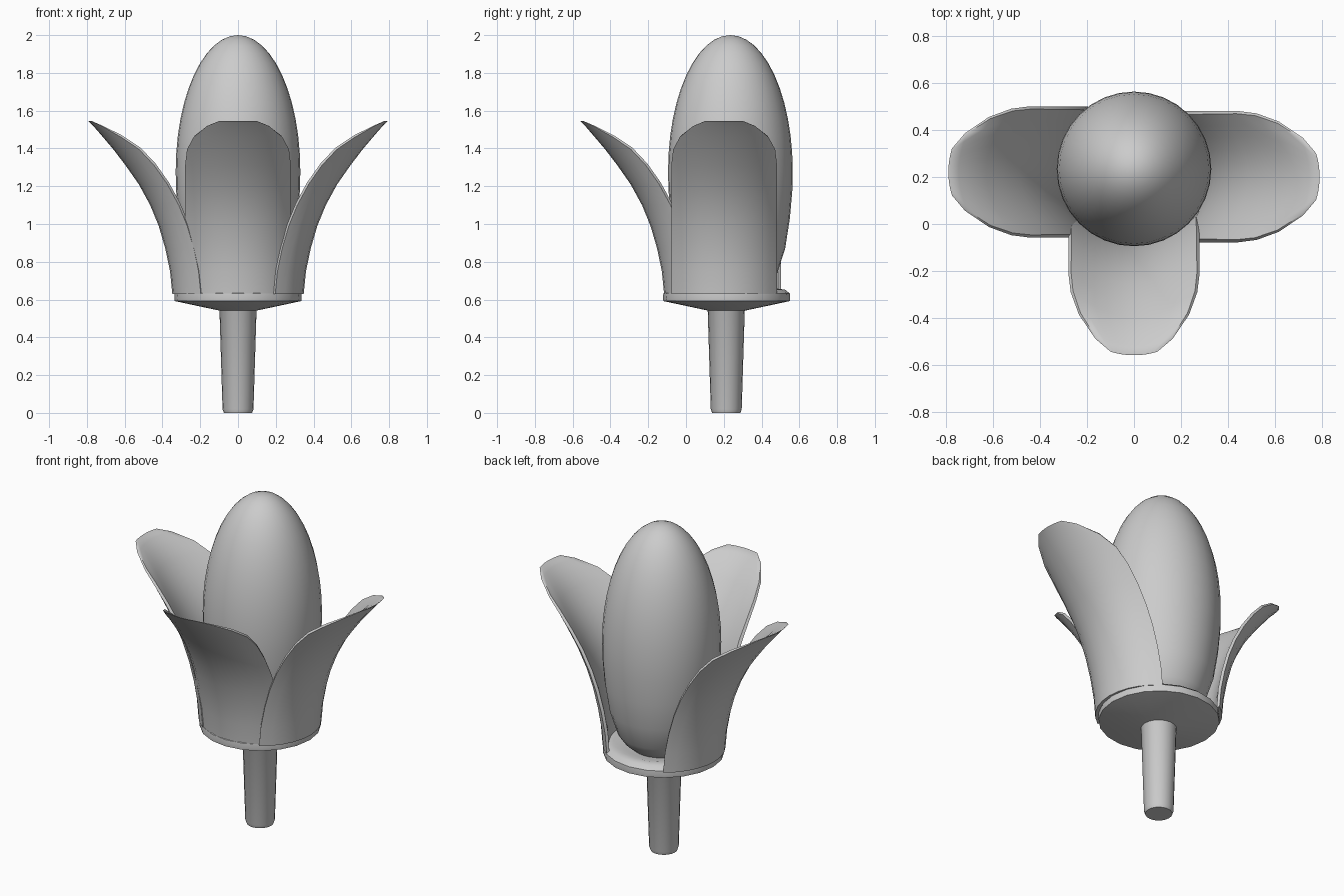
import bpy, bmesh, math
from mathutils import Vector

if "Cube" in bpy.data.objects:
    bpy.data.objects.remove(bpy.data.objects["Cube"])


def finish(name, bm, angle=40):
    bmesh.ops.recalc_face_normals(bm, faces=bm.faces)
    me = bpy.data.meshes.new(name)
    bm.to_mesh(me)
    bm.free()
    ob = bpy.data.objects.new(name, me)
    bpy.context.collection.objects.link(ob)
    bpy.ops.object.select_all(action='DESELECT')
    bpy.context.view_layer.objects.active = ob
    ob.select_set(True)
    bpy.ops.object.shade_smooth_by_angle(angle=math.radians(angle))
    return ob


def lathe(name, profile, y, n, angle=40):
    bm = bmesh.new()
    vs = [bm.verts.new((r, 0, z)) for r, z in profile]
    edges = [bm.edges.new(p) for p in zip(vs, vs[1:])]
    bmesh.ops.spin(bm, geom=vs + edges, cent=(0, 0, 0), axis=(0, 0, 1),
                   angle=2 * math.pi, steps=n)
    bmesh.ops.remove_doubles(bm, verts=bm.verts, dist=1e-4)
    bmesh.ops.translate(bm, verts=bm.verts, vec=(0, y, 0))
    return finish(name, bm, angle)


# petal rows: reach from the axis, height, half width, thickness
ROWS = [(.348, .63, .28, .04), (.36, .75, .28, .045), (.385, .87, .28, .045),
        (.42, .99, .28, .045), (.465, 1.10, .28, .045), (.525, 1.21, .28, .045),
        (.595, 1.31, .28, .042), (.66, 1.395, .27, .038), (.715, 1.46, .235, .032),
        (.765, 1.518, .165, .022), (.792, 1.545, .10, .006)]
BEND = .335
COLS = 10


def petal(name, direction, y):
    d = Vector(direction)
    side = Vector((-d.y, d.x, 0))
    bm = bmesh.new()
    rings = []
    for i, (reach, z, half, thick) in enumerate(ROWS):
        a, b = ROWS[max(i - 1, 0)], ROWS[min(i + 1, len(ROWS) - 1)]
        slope = Vector((b[0] - a[0], b[1] - a[1])).normalized()
        outer, inner = [], []
        for j in range(COLS + 1):
            u = 2 * j / COLS - 1
            # columns evenly spaced along a bent cross-section
            ang = u * math.asin(half / BEND)
            w = BEND * math.sin(ang)
            r = reach - BEND * (1 - math.cos(ang))
            t = thick * (1 - .6 * u ** 4)
            outer.append(bm.verts.new(
                Vector((0, y, z)) + d * r + side * w))
            lift = t * slope.x * (0 if i == 0 else 1)
            inner.append(bm.verts.new(
                Vector((0, y, z + lift * (.3 if i > 8 else 1)))
                + d * (r - t * slope.y * math.cos(ang))
                + side * (w - t * slope.y * math.sin(ang))))
        rings.append(outer + inner[::-1])
    n = len(rings[0])
    for p, q in zip(rings, rings[1:]):
        for k in range(n):
            bm.faces.new((p[k], p[(k + 1) % n], q[(k + 1) % n], q[k]))
    for ring in (rings[0], rings[-1]):
        for j in range(COLS):
            bm.faces.new((ring[j], ring[j + 1], ring[n - 2 - j], ring[n - 1 - j]))
    return finish(name, bm, 50)


# tapered stem with a softened foot
lathe("stem", [(0, 0), (.075, 0), (.082, .02), (.098, .54), (.11, .56), (0, .56)],
      .213, 20)

# shallow dish under the petals
lathe("base_disc", [(0, .54), (.105, .543), (.335, .592), (.337, .605), (.335, .632),
                    (.31, .652), (.27, .658), (.22, .645), (0, .635)], .215, 20)

# tall rounded core
core = [(0, .61), (.1, .617), (.165, .64), (.21, .68), (.245, .73), (.29, .87),
        (.315, 1.03), (.328, 1.18)]
core += [(.33 * math.cos(a), 1.28 + .72 * math.sin(a))
         for a in (math.pi / 2 * k / 12 for k in range(12))]
core.append((0, 2.0))
lathe("core", core, .235, 32, 80)

# three outward-curling petals, open at the back
petal("front_petal", (0, -1, 0), .232)
petal("left_petal", (-1, 0, 0), .222)
petal("right_petal", (1, 0, 0), .202)
